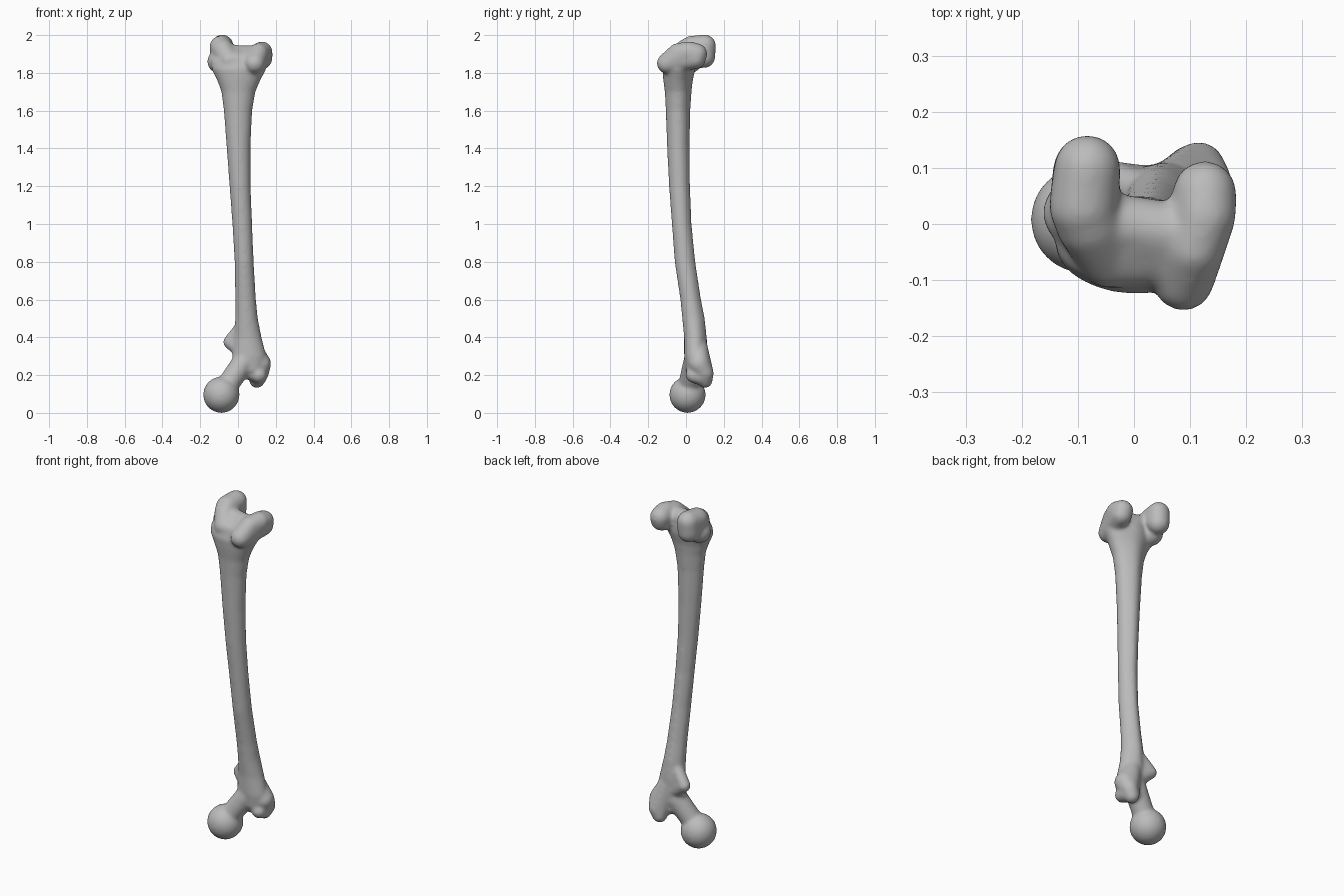
import bpy, bmesh, math

cube = bpy.data.objects.get("Cube")
if cube:
    bpy.data.objects.remove(cube, do_unlink=True)

bone_grey = bpy.data.materials.new("bone grey")
bone_grey.use_nodes = True
colour = (0.5, 0.5, 0.5, 1)
bone_grey.diffuse_color = colour
bone_grey.node_tree.nodes["Principled BSDF"].inputs["Base Color"].default_value = colour

bone = bmesh.new()


def merge(part):
    """Add a finished part to the bone and free it."""
    bmesh.ops.recalc_face_normals(part, faces=part.faces[:])
    temp = bpy.data.meshes.new("part")
    part.to_mesh(temp)
    part.free()
    bone.from_mesh(temp)
    bpy.data.meshes.remove(temp)


def rounded(*balls):
    """Rounded mass: the convex skin around balls given as (x, y, z, radius)."""
    part = bmesh.new()
    for x, y, z, radius in balls:
        made = bmesh.ops.create_icosphere(part, subdivisions=3, radius=radius)
        bmesh.ops.translate(part, verts=made["verts"], vec=(x, y, z))
    bmesh.ops.delete(part, geom=part.faces[:], context="FACES_ONLY")
    bmesh.ops.delete(part, geom=part.edges[:], context="EDGES_FACES") if part.edges else None
    if not part.verts:
        for x, y, z, radius in balls:
            made = bmesh.ops.create_icosphere(part, subdivisions=3, radius=radius)
            bmesh.ops.translate(part, verts=made["verts"], vec=(x, y, z))
        bmesh.ops.delete(part, geom=part.faces[:], context="FACES_ONLY")
    hull = bmesh.ops.convex_hull(part, input=part.verts[:])
    on_hull = {v for f in part.faces for v in f.verts}
    inside = [v for v in part.verts if v not in on_hull]
    bmesh.ops.delete(part, geom=inside, context="VERTS")
    merge(part)


def shaft(sections, sides=40):
    """Loft through sections (z, x low, x high, y low, y high) with a ridge behind."""
    part = bmesh.new()
    rings = []
    for z, x_low, x_high, y_low, y_high in sections:
        ring = []
        for i in range(sides):
            angle = math.tau * i / sides
            c, s = math.cos(angle), math.sin(angle)
            back = 0.88 * s + 0.12 * s ** 9 if s > 0 else s
            ring.append(part.verts.new((
                (x_low + x_high) / 2 + c * (x_high - x_low) / 2,
                (y_low + y_high) / 2 + back * (y_high - y_low) / 2, z)))
        rings.append(ring)
    for low, high in zip(rings, rings[1:]):
        for i in range(sides):
            j = (i + 1) % sides
            part.faces.new((low[i], low[j], high[j], high[i]))
    part.faces.new(rings[0][::-1])
    part.faces.new(rings[-1])
    merge(part)


# Bowed shaft, flaring at both ends
shaft([
    (.22, .0, .14, .0, .1), (.3, -.03, .15, -.01, .11),
    (.4, -.02, .125, -.01, .11), (.5, -.015, .105, -.02, .1),
    (.6, -.015, .095, -.03, .08), (.8, -.018, .083, -.06, .05),
    (1, -.03, .075, -.075, .03), (1.2, -.045, .067, -.09, .022),
    (1.4, -.06, .066, -.1, .02), (1.6, -.075, .075, -.107, .023),
    (1.7, -.088, .092, -.112, .03), (1.76, -.11, .118, -.12, .036),
    (1.82, -.14, .15, -.125, .05), (1.87, -.14, .15, -.11, .05),
])

# Ball head and neck
rounded((-.088, .008, .096, .097))
rounded((.03, .045, .27, .06), (-.06, .015, .14, .058))

# Greater trochanter and the saddle joining it to the neck
rounded((.118, .07, .26, .058), (.116, .1, .21, .047), (.1, .1, .172, .041), (.07, .065, .35, .05))
rounded((.11, .04, .2, .042), (.11, .08, .19, .044))
rounded((.03, .05, .23, .045), (.1, .06, .205, .045))

# Lesser trochanter
rounded((-.046, .08, .375, .034), (.02, .06, .33, .045), (.015, .06, .45, .035))

# Inner condyle: rear lobe, then its run towards the front
rounded((-.083, .1, 1.944, .059), (-.085, .095, 1.885, .06), (-.09, .03, 1.935, .062))
rounded((-.09, .03, 1.935, .06), (-.08, .0, 1.92, .06), (-.045, -.06, 1.865, .055))
rounded((-.1, .02, 1.86, .063), (-.06, -.03, 1.86, .06))

# Outer condyle, running from the front ridge to the rear lobe
rounded((.126, .056, 1.9, .057), (.127, .05, 1.875, .055), (.127, .015, 1.912, .055),
        (.108, -.045, 1.905, .052), (.088, -.1, 1.85, .055))

# Groove floor between the condyles
rounded((-.045, -.06, 1.865, .055), (.02, -.06, 1.86, .052), (.01, -.005, 1.892, .054))
rounded((.01, -.005, 1.892, .054), (.085, -.02, 1.89, .055), (.08, -.085, 1.85, .055))
rounded((.01, -.005, 1.892, .054), (-.06, .0, 1.9, .055))

# Fuse the parts into one smooth bone
mesh = bpy.data.meshes.new("thigh_bone")
bone.to_mesh(mesh)
bone.free()
mesh.materials.append(bone_grey)
mesh.polygons.foreach_set("use_smooth", [True] * len(mesh.polygons))
thigh_bone = bpy.data.objects.new("thigh_bone", mesh)
bpy.context.collection.objects.link(thigh_bone)

fuse = thigh_bone.modifiers.new("fuse", "REMESH")
fuse.mode = "VOXEL"
fuse.voxel_size = 0.008
fuse.use_smooth_shade = True
blend = thigh_bone.modifiers.new("blend", "SMOOTH")
blend.factor = 0.5
blend.iterations = 14
